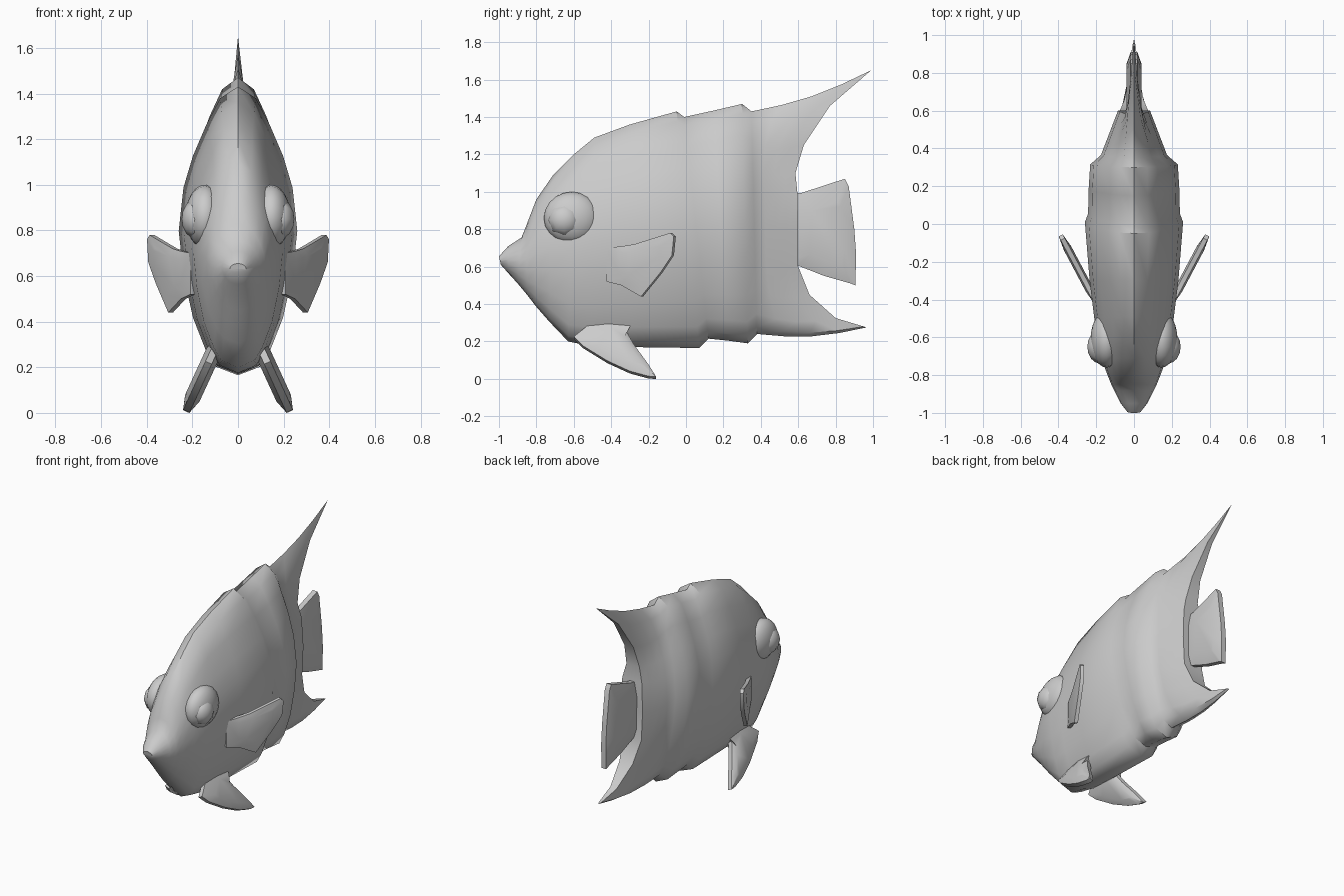
import bpy, bmesh, math
from mathutils import Vector

if "Cube" in bpy.data.objects:
    bpy.data.objects.remove(bpy.data.objects["Cube"])


def finish(name, bm, angle=40):
    bmesh.ops.recalc_face_normals(bm, faces=bm.faces)
    me = bpy.data.meshes.new(name)
    bm.to_mesh(me)
    bm.free()
    ob = bpy.data.objects.new(name, me)
    bpy.context.collection.objects.link(ob)
    bpy.ops.object.select_all(action='DESELECT')
    ob.select_set(True)
    bpy.context.view_layer.objects.active = ob
    bpy.ops.object.shade_smooth_by_angle(angle=math.radians(angle))
    return ob


# Body cross-section: height fraction and width fraction, belly to back
T = [0, .03, .09, .2, .35, .5, .65, .76, .87, .96, 1]
F = [0, .38, .55, .76, .92, 1, .92, .76, .53, .3, 0]

# Body stations: y and z at the back, y and z at the belly, half width
STATIONS = [
    (-1.0, .655, -.99, .61, .035), (-.95, .71, -.95, .565, .07),
    (-.88, .755, -.90, .51, .10), (-.85, .83, -.85, .45, .12),
    (-.80, .96, -.80, .385, .14), (-.71, 1.09, -.73, .305, .17),
    (-.60, 1.20, -.63, .20, .195), (-.49, 1.29, -.51, .175, .21),
    (-.30, 1.36, -.30, .17, .235), (-.05, 1.43, .07, .165, .26),
    (-.01, 1.40, .12, .215, .243), (.15, 1.435, .22, .205, .24),
    (.30, 1.47, .33, .19, .232), (.35, 1.43, .38, .24, .175),
]

# Trailing edge of the body with its dorsal and anal fin tips: y, z, half width
TAIL = [(.965, .275, 0), (.95, .28, .008), (.80, .325, .025), (.66, .45, .05),
        (.60, .60, .075), (.60, .80, .085), (.595, 1.0, .075), (.585, 1.1, .05),
        (.63, 1.25, .035), (.77, 1.46, .018), (.99, 1.65, 0)]


def section(yt, zt, yb, zb, w):
    s = min(1, max(0, (yt + 1) / .5))
    pts = []
    for t, f in zip(T, F):
        oval = math.sqrt(max(0, 1 - (2 * t - 1) ** 2))
        pts.append(Vector((w * (oval + (f - oval) * s), yb + (yt - yb) * t, zb + (zt - zb) * t)))
    return pts


rows = [section(*s) for s in STATIONS]
last, edge = rows[-1], [Vector((w, y, z)) for y, z, w in TAIL]
for k in (.25, .5, .75, 1):
    sag = Vector((0, 0, -.03 * math.sin(math.pi * k)))
    rows.append([a.lerp(b, k) + sag for a, b in zip(last, edge)])

bm = bmesh.new()
rings = []
for row in rows:
    left = [Vector((-p.x, p.y, p.z)) for p in row[-2:0:-1]]
    rings.append([bm.verts.new(p) for p in row + left])
n = len(rings[0])
for a, b in zip(rings, rings[1:]):
    for i in range(n):
        j = (i + 1) % n
        bm.faces.new((a[i], a[j], b[j], b[i]))
for r in (rings[0], rings[-1]):
    for i in range(len(T) - 1):
        quad = [r[i], r[i + 1], r[(n - i - 1) % n], r[(n - i) % n]]
        bm.faces.new(list(dict.fromkeys(quad)))
finish("body", bm, 45)


# Fin plate: a (y, z) outline placed by a function for x, thicker inside than at the rim
def fin(name, outline, x_at, rim, core, normal, side=1):
    bm = bmesh.new()
    pts = [Vector((x_at(y, z), y, z)) for y, z in outline]
    mid = sum(pts, Vector()) / len(pts)
    nrm = Vector(normal).normalized()
    loops = []
    for k, off in ((.6, core), (1, rim), (1, -rim), (.6, -core)):
        ring = [mid.lerp(p, k) + nrm * off for p in pts]
        loops.append([bm.verts.new((p.x * side, p.y, p.z)) for p in ring])
    m = len(pts)
    for a, b in zip(loops, loops[1:]):
        for i in range(m):
            j = (i + 1) % m
            bm.faces.new((a[i], a[j], b[j], b[i]))
    bm.faces.new(loops[0])
    bm.faces.new(loops[-1])
    return finish(name, bm)


def ellipsoid(name, loc, size, seg, rings_n):
    bm = bmesh.new()
    bmesh.ops.create_uvsphere(bm, u_segments=seg, v_segments=rings_n, radius=1)
    for v in bm.verts:
        v.co = Vector((v.co.z * size[0], v.co.x * size[1], v.co.y * size[2])) + Vector(loc)
    return finish(name, bm, 60)


# Tail fin
fin("tail_fin", [(.50, .98), (.62, .995), (.85, 1.07), (.87, 1.03), (.90, .80),
                 (.91, .66), (.905, .50), (.88, .51), (.74, .55), (.60, .605), (.50, .62)],
    lambda y, z: 0, .018, .04, (1, 0, 0))

PECTORAL = [(-.42, .70), (-.33, .71), (-.27, .72), (-.08, .78), (-.06, .76), (-.07, .66),
            (-.13, .57), (-.235, .44), (-.34, .50), (-.42, .52)]
PELVIC = [(-.60, .22), (-.55, .17), (-.42, .09), (-.30, .035), (-.20, .008), (-.16, .006),
          (-.20, .07), (-.28, .18), (-.32, .25), (-.28, .32), (-.45, .34)]

for tag, s in (("right", 1), ("left", -1)):
    # Side fins and belly fins
    fin("side_fin_" + tag, PECTORAL, lambda y, z: .245 + .53 * (y + .33),
        .012, .022, (1, -.53, 0), s)
    fin("belly_fin_" + tag, PELVIC, lambda y, z: .115 + .46 * (.25 - z),
        .015, .035, (1, 0, .46), s)
    # Eye socket bulge, rim and eyeball
    ellipsoid("eye_socket_" + tag, (s * .145, -.61, .86), (.085, .15, .14), 20, 12)
    ellipsoid("eye_" + tag, (s * .182, -.65, .85), (.065, .088, .088), 8, 8)
